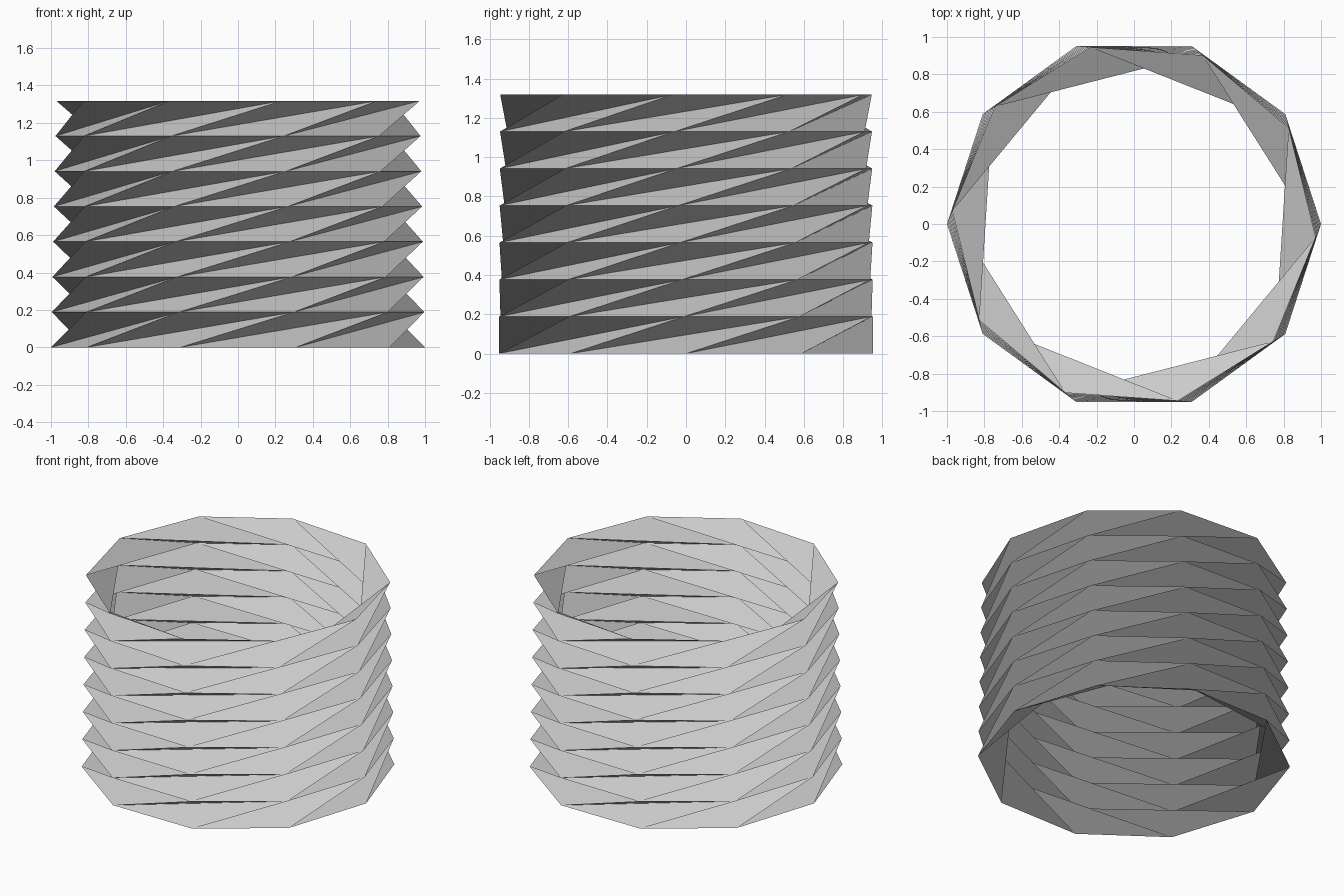
import bpy
import bmesh
from math import cos, sin, radians

cube = bpy.data.objects.get("Cube")
if cube:
    bpy.data.objects.remove(cube, do_unlink=True)

SIDES = 10
LAYERS = 7
HEIGHT = 1.318
TOP_RADIUS = 0.974
TOP_TWIST = radians(-4.1)
STEP = radians(360 / SIDES)

# Plain grey sheet material
grey = bpy.data.materials.new("light_grey")
grey.use_nodes = True
colour = (0.6, 0.6, 0.6, 1)
grey.diffuse_color = colour
grey.node_tree.nodes["Principled BSDF"].inputs["Base Color"].default_value = colour

# Stacked ten-sided rings, slightly narrowing and turning towards the top
bm = bmesh.new()
rings = []
for layer in range(LAYERS + 1):
    t = layer / LAYERS
    radius = 1 + (TOP_RADIUS - 1) * t
    rings.append([
        bm.verts.new((radius * cos(k * STEP + TOP_TWIST * t),
                      radius * sin(k * STEP + TOP_TWIST * t),
                      HEIGHT * t))
        for k in range(SIDES)])

# Twisted folds: each lower corner leans to the upper corners one and two steps on
for lower, upper in zip(rings, rings[1:]):
    for k in range(SIDES):
        one, two = (k + 1) % SIDES, (k + 2) % SIDES
        bm.faces.new((lower[k], lower[one], upper[two]))
        bm.faces.new((lower[k], upper[two], upper[one]))

mesh = bpy.data.meshes.new("folded_tube")
bm.to_mesh(mesh)
bm.free()
mesh.materials.append(grey)
tube = bpy.data.objects.new("folded_tube", mesh)
bpy.context.collection.objects.link(tube)
